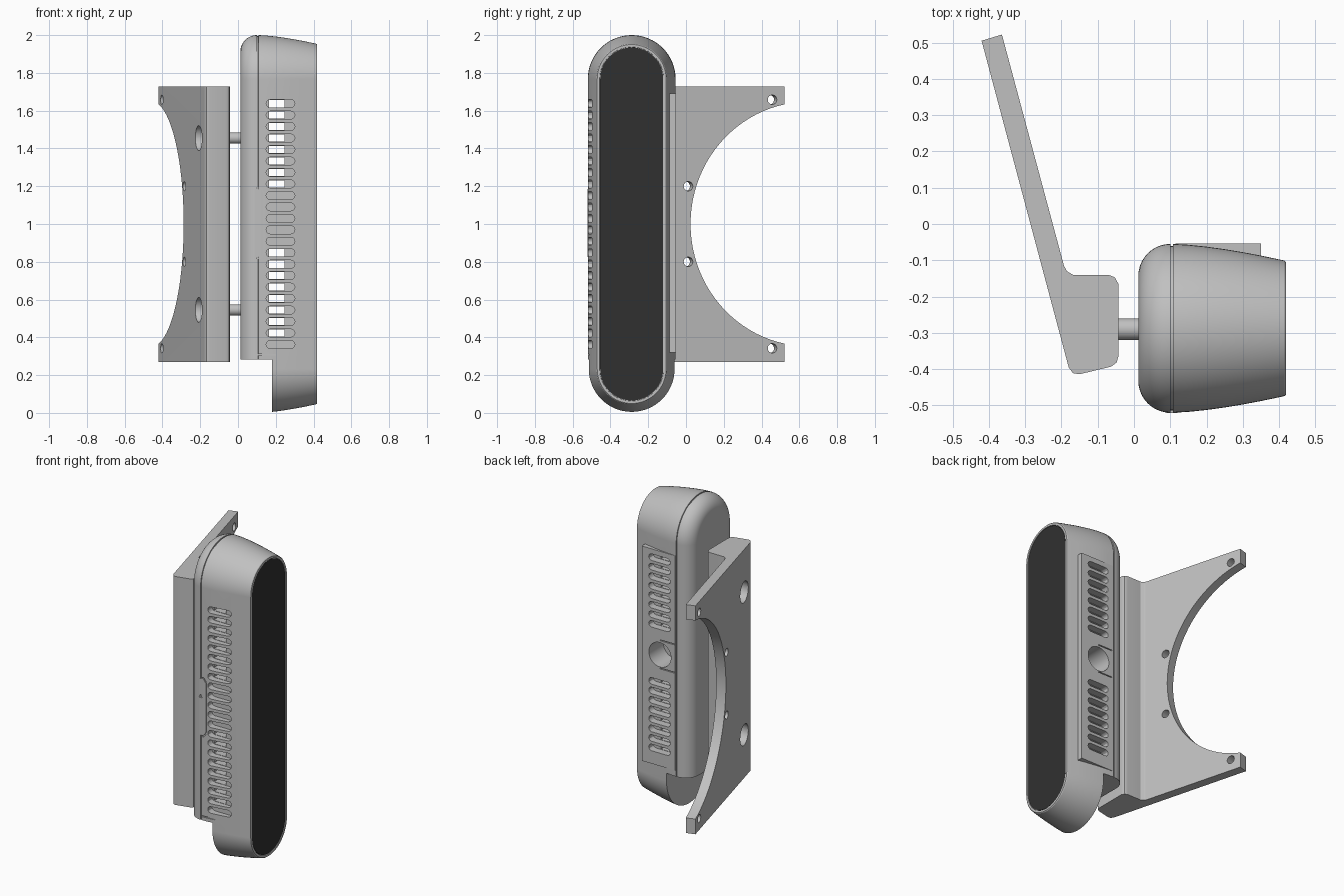
import bpy, bmesh, math
from math import sin, cos, pi
from mathutils import Vector, Matrix

if "Cube" in bpy.data.objects:
    bpy.data.objects.remove(bpy.data.objects["Cube"])


def material(name, value):
    m = bpy.data.materials.new(name)
    m.use_nodes = True
    col = (value, value, value, 1)
    m.diffuse_color = col
    m.node_tree.nodes["Principled BSDF"].inputs["Base Color"].default_value = col
    return m


GREY = material("light grey", 0.53)
DARK = material("charcoal", 0.03)


def finish(bm, name, mat=GREY):
    bmesh.ops.recalc_face_normals(bm, faces=bm.faces)
    me = bpy.data.meshes.new(name)
    bm.to_mesh(me)
    bm.free()
    me.materials.append(mat)
    ob = bpy.data.objects.new(name, me)
    bpy.context.collection.objects.link(ob)
    return ob


def loft(bm, rings):
    """Skin closed rings of points and cap both ends."""
    vs = [[bm.verts.new(p) for p in r] for r in rings]
    n = len(vs[0])
    for a, b in zip(vs, vs[1:]):
        for i in range(n):
            j = (i + 1) % n
            bm.faces.new((a[i], a[j], b[j], b[i]))
    bm.faces.new(vs[0])
    bm.faces.new(vs[-1])


def stadium(r, half, n):
    """Points of a pill outline, long along the second axis."""
    pts = []
    for start, c in ((0, half), (pi, -half)):
        for i in range(n + 1):
            a = start + pi * i / n
            pts.append((r * cos(a), c + r * sin(a)))
    return pts


def box(bm, x, y, z):
    loft(bm, [[(x[0], v, z[0]), (x[1], v, z[0]), (x[1], v, z[1]), (x[0], v, z[1])] for v in y])


def cylinder(bm, centre, axis, r, length, n=32):
    rot = Vector(axis).to_track_quat('Z', 'Y').to_matrix().to_4x4()
    bmesh.ops.create_cone(bm, cap_ends=True, segments=n, radius1=r, radius2=r,
                          depth=length, matrix=Matrix.Translation(centre) @ rot)


def combine(target, bm, operation='DIFFERENCE'):
    """Apply a boolean, skipping any that would wipe out the part."""
    tool = finish(bm, "cutter")
    tool.hide_render = True
    mod = target.modifiers.new("cut", 'BOOLEAN')
    mod.operation, mod.object, mod.solver = operation, tool, 'EXACT'
    bpy.context.view_layer.update()
    result = target.evaluated_get(bpy.context.evaluated_depsgraph_get())
    if len(result.data.polygons) > len(target.data.polygons) / 2:
        bpy.context.view_layer.objects.active = target
        bpy.ops.object.modifier_apply(modifier=mod.name)
    else:
        target.modifiers.remove(mod)
    bpy.data.objects.remove(tool)


def smooth(ob):
    bpy.ops.object.select_all(action='DESELECT')
    ob.select_set(True)
    bpy.context.view_layer.objects.active = ob
    bpy.ops.object.shade_smooth_by_angle(angle=math.radians(30))
    ob.modifiers.new("even normals", 'WEIGHTED_NORMAL').keep_sharp = True


# Housing: pill outline lofted along x
YC, R, HALF = -0.2875, 0.2325, 0.7675


def pill(x, inset):
    return [(x, YC + u, 1 + v) for u, v in stadium(R - inset, HALF, 32)]


profile = [(0.012 + 0.088 * (1 - cos(a)), 0.088 * (1 - sin(a)))
           for a in (pi / 2 * i / 10 for i in range(11))]
profile += [(0.101, 0.006), (0.107, 0.006), (0.108, 0)]
profile += [(x, 0.046 * ((x - 0.108) / 0.307) ** 1.5)
            for x in (0.15, 0.2, 0.25, 0.3, 0.35, 0.39, 0.415)]
profile += [(0.419, 0.05), (0.419, 0.063), (0.412, 0.064)]
bm = bmesh.new()
loft(bm, [pill(x, i) for x, i in profile])
housing = finish(bm, "housing")

# Raised back cover and the front latch tab bridging the seam
bm = bmesh.new()
box(bm, (0.114, 0.35), (-0.15, -0.054), (0.32, 1.69))
combine(housing, bm, 'UNION')
bm = bmesh.new()
box(bm, (0.09, 0.12), (-0.5206, -0.49), (0.825, 1.185))
combine(housing, bm, 'UNION')

# Lower notch behind the housing
bm = bmesh.new()
box(bm, (-0.1, 0.18), (-0.7, 0.1), (-0.1, 0.283))
combine(housing, bm)

# Vent slots, front and back
PITCH, TOP = 0.0607, 1.637
back_rows = [i for i in range(21) if i < 8 or i > 12]
for rows, span in ((range(22), (-0.6, -0.475)), (back_rows, (-0.1, 0.0))):
    bm = bmesh.new()
    for i in rows:
        loft(bm, [[(0.225 + v, y, TOP - i * PITCH + u)
                   for u, v in stadium(0.021, 0.055, 6)] for y in span])
    combine(housing, bm)

# Openings running right through between matching slots
bm = bmesh.new()
for i in back_rows:
    z = TOP - i * PITCH
    box(bm, (0.163, 0.247), (-0.49, -0.09), (z - 0.019, z + 0.019))
combine(housing, bm)

# Round socket in the back cover
bm = bmesh.new()
cylinder(bm, (0.222, -0.08, 1.03), (0, 1, 0), 0.078, 0.24, 40)
combine(housing, bm)

# Fine seam around the latch tab: a half outline mirrored about its middle
half = [(0.101, 0.189), (0.122, 0.189), (0.143, 0.16)]
inner = [(0.136, 0.157), (0.119, 0.182), (0.101, 0.182)]
seam = ([(x, -z) for x, z in half] + half[::-1]
        + inner[::-1] + [(x, -z) for x, z in inner])
bm = bmesh.new()
loft(bm, [[(x, y, 1.005 + z) for x, z in seam] for y in (-0.6, -0.512)])
combine(housing, bm)

# Lower front seam, back cover joints and the small latch mark
bm = bmesh.new()
box(bm, (0.102, 0.2), (-0.6, -0.511), (0.305, 0.312))
for z in (0.94, 1.12):
    box(bm, (0.12, 0.222), (-0.061, 0.0), (z, z + 0.006))
cylinder(bm, (0.1, -0.52, 1.07), (0, 1, 0), 0.014, 0.014, 3)
combine(housing, bm)
smooth(housing)

# Dark end panel
bm = bmesh.new()
loft(bm, [pill(0.411, 0.066), pill(0.417, 0.066)])
finish(bm, "end_panel", DARK)

# Mounting bracket: bent plate with a thick foot
outline = [(-0.42, 0.505), (-0.364, 0.522), (-0.193, -0.115), (-0.185, -0.13),
           (-0.168, -0.14), (-0.07, -0.14), (-0.053, -0.147), (-0.043, -0.165),
           (-0.043, -0.365), (-0.048, -0.382), (-0.063, -0.393), (-0.15, -0.414),
           (-0.168, -0.411), (-0.18, -0.395)]
bm = bmesh.new()
loft(bm, [[(x, y, z) for x, y in outline] for z in (0.27, 1.727)])
bracket = finish(bm, "bracket")
TILT = math.radians(15)
NORMAL = (cos(TILT), sin(TILT), 0)


def on_plate(y, z):
    return (-0.193 - (y + 0.115) * 0.268, y, z)


# Large round cut-out, small screw holes and rod counterbores
bm = bmesh.new()
cylinder(bm, on_plate(0.649, 1), NORMAL, 0.647, 0.4, 96)
combine(bracket, bm)
bm = bmesh.new()
for s in (-1, 1):
    cylinder(bm, on_plate(0.457, 1 + s * 0.658), NORMAL, 0.025, 0.3, 24)
    cylinder(bm, on_plate(0.012, 1 + s * 0.2), NORMAL, 0.025, 0.3, 24)
    cylinder(bm, (-0.22, -0.29, 1 + s * 0.455), (1, 0, 0), 0.066, 0.22)
combine(bracket, bm)
smooth(bracket)

# Rods joining bracket and housing
for name, z in (("upper_rod", 1.455), ("lower_rod", 0.545)):
    bm = bmesh.new()
    cylinder(bm, (-0.015, -0.29, z), (1, 0, 0), 0.03, 0.08)
    smooth(finish(bm, name))
